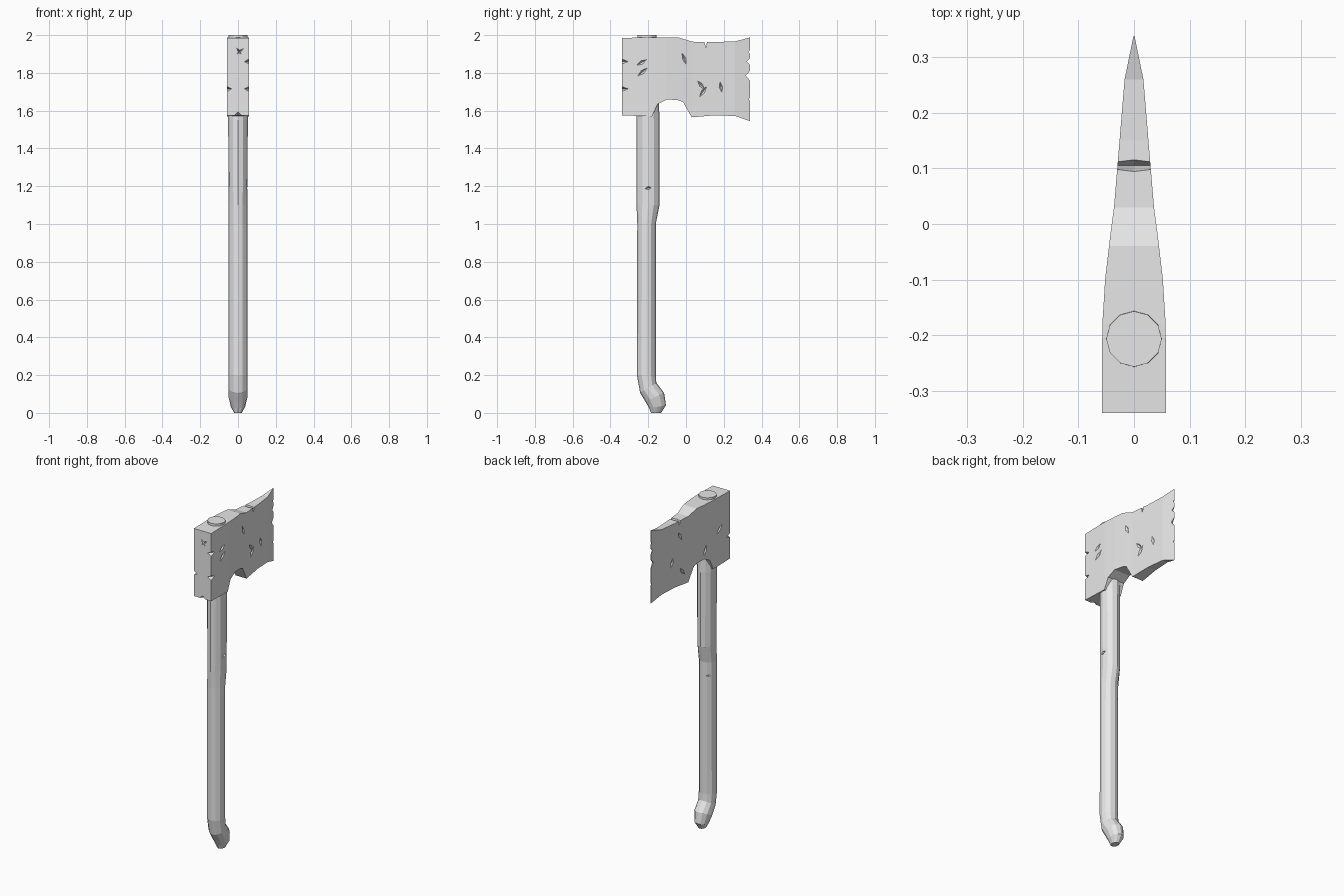
import bpy, bmesh, math
from mathutils import Matrix, Vector

cube = bpy.data.objects.get("Cube")
if cube:
    bpy.data.objects.remove(cube, do_unlink=True)

grey = bpy.data.materials.new("plain_grey")
grey.use_nodes = True
colour = (0.8, 0.8, 0.8, 1)
grey.diffuse_color = colour
grey.node_tree.nodes["Principled BSDF"].inputs["Base Color"].default_value = colour


def make_object(name, bm):
    bmesh.ops.recalc_face_normals(bm, faces=bm.faces)
    mesh = bpy.data.meshes.new(name)
    bm.to_mesh(mesh)
    bm.free()
    mesh.materials.append(grey)
    obj = bpy.data.objects.new(name, mesh)
    bpy.context.collection.objects.link(obj)
    return obj


def loft(name, rings):
    """Skin a closed solid through rings of equal point count."""
    bm = bmesh.new()
    loops = [[bm.verts.new(p) for p in ring] for ring in rings]
    n = len(loops[0])
    for a, b in zip(loops, loops[1:]):
        for i in range(n):
            j = (i + 1) % n
            bm.faces.new((a[i], a[j], b[j], b[i]))
    bm.faces.new(loops[0])
    bm.faces.new(loops[-1])
    return make_object(name, bm)


def chip(obj, place, size, axis="X", angle=0):
    """Carve a small diamond-shaped nick out of an object."""
    bm = bmesh.new()
    bmesh.ops.create_uvsphere(bm, u_segments=4, v_segments=2, radius=1)
    turn = Matrix.Rotation(math.radians(angle), 4, axis)
    bmesh.ops.transform(bm, verts=bm.verts,
                        matrix=Matrix.Translation(place) @ turn @ Matrix.Diagonal((*size, 1)))
    cutter = make_object("nick_cutter", bm)
    cutter.hide_render = True
    mod = obj.modifiers.new("nick", "BOOLEAN")
    mod.operation, mod.solver, mod.object = "DIFFERENCE", "EXACT", cutter
    bpy.context.view_layer.objects.active = obj
    bpy.ops.object.modifier_apply(modifier=mod.name)
    bpy.data.objects.remove(cutter, do_unlink=True)


# Handle: each ring spans a back point and a front point (y, z), with a half width
SIDES = 12
sections = [
    ((-.257, 2), (-.157, 2), .05),
    ((-.262, 1.55), (-.14, 1.55), .052),
    ((-.262, 1.1), (-.14, 1.1), .05),
    ((-.258, 1), (-.16, 1), .05),
    ((-.26, .2), (-.16, .2), .05),
    ((-.243, .106), (-.157, .16), .05),
    ((-.215, .06), (-.116, .106), .05),
    ((-.195, .025), (-.106, .04), .038),
    ((-.185, 0), (-.132, 0), .02),
]
rings = []
for back, front, half in sections:
    b, f = Vector((0, *back)), Vector((0, *front))
    mid, reach = (b + f) / 2, (f - b) / 2
    rings.append([mid + reach * math.cos(t) + Vector((half * math.sin(t), 0, 0))
                  for t in (math.tau * i / SIDES for i in range(SIDES))])
handle = loft("handle", rings)

# Head: stations of y, bottom, top and half width from poll to cutting edge
stations = [
    (-.34, 1.575, 1.985, .058), (-.18, 1.57, 1.988, .057), (-.15, 1.635, 1.988, .055),
    (-.1, 1.66, 1.988, .052), (-.04, 1.655, 1.988, .045), (-.015, 1.645, 1.98, .042),
    (.03, 1.565, 1.965, .036), (.15, 1.575, 1.963, .026), (.26, 1.572, 1.967, .017),
    (.338, 1.545, 1.987, .001),
]
head = loft("axe_head", [[(-w, y, lo), (w, y, lo), (w, y, hi), (-w, y, hi)]
                         for y, lo, hi, w in stations])


def half_width(y):
    for a, b in zip(stations, stations[1:]):
        if y <= b[0]:
            return a[3] + (b[3] - a[3]) * (y - a[0]) / (b[0] - a[0])


# Nicks in the cheeks: side, y, z, length, angle
cheek_nicks = [
    (1, -.01, 1.875, .035, 20), (1, -.235, 1.855, .03, -60), (1, -.23, 1.805, .035, -50),
    (1, .09, 1.70, .04, -35), (1, .08, 1.735, .035, 40), (1, .185, 1.725, .03, 10),
    (-1, -.24, 1.79, .035, 50), (-1, -.11, 1.71, .035, 20), (-1, .1, 1.87, .035, -30),
    (-1, .17, 1.73, .03, 15), (-1, .08, 1.65, .035, -40),
]
for side, y, z, length, angle in cheek_nicks:
    chip(head, (side * half_width(y), y, z), (.012, .01, length), "X", angle)

# Nicks on the corners and face of the poll
for x, z in ((.058, 1.86), (.058, 1.715), (-.058, 1.715)):
    chip(head, (x, -.34, z), (.025, .035, .013))
for x, angle in ((.012, 50), (.005, -35)):
    chip(head, (x, -.34, 1.915), (.006, .012, .022), "Y", angle)
chip(head, (0, -.34, 1.575), (.018, .02, .018))

# Notches along the cutting edge and the top
for z, depth, height in ((1.86, .02, .02), (1.785, .026, .028), (1.91, .01, .012), (1.66, .008, .012)):
    chip(head, (0, .34, z), (.05, depth, height))
chip(head, (0, .105, 1.966), (.09, .011, .05))

# Nicks in the handle
chip(handle, (.052, -.2, 1.19), (.014, .03, .01), "X", 10)
chip(handle, (-.035, -.165, .92), (.016, .02, .01))
